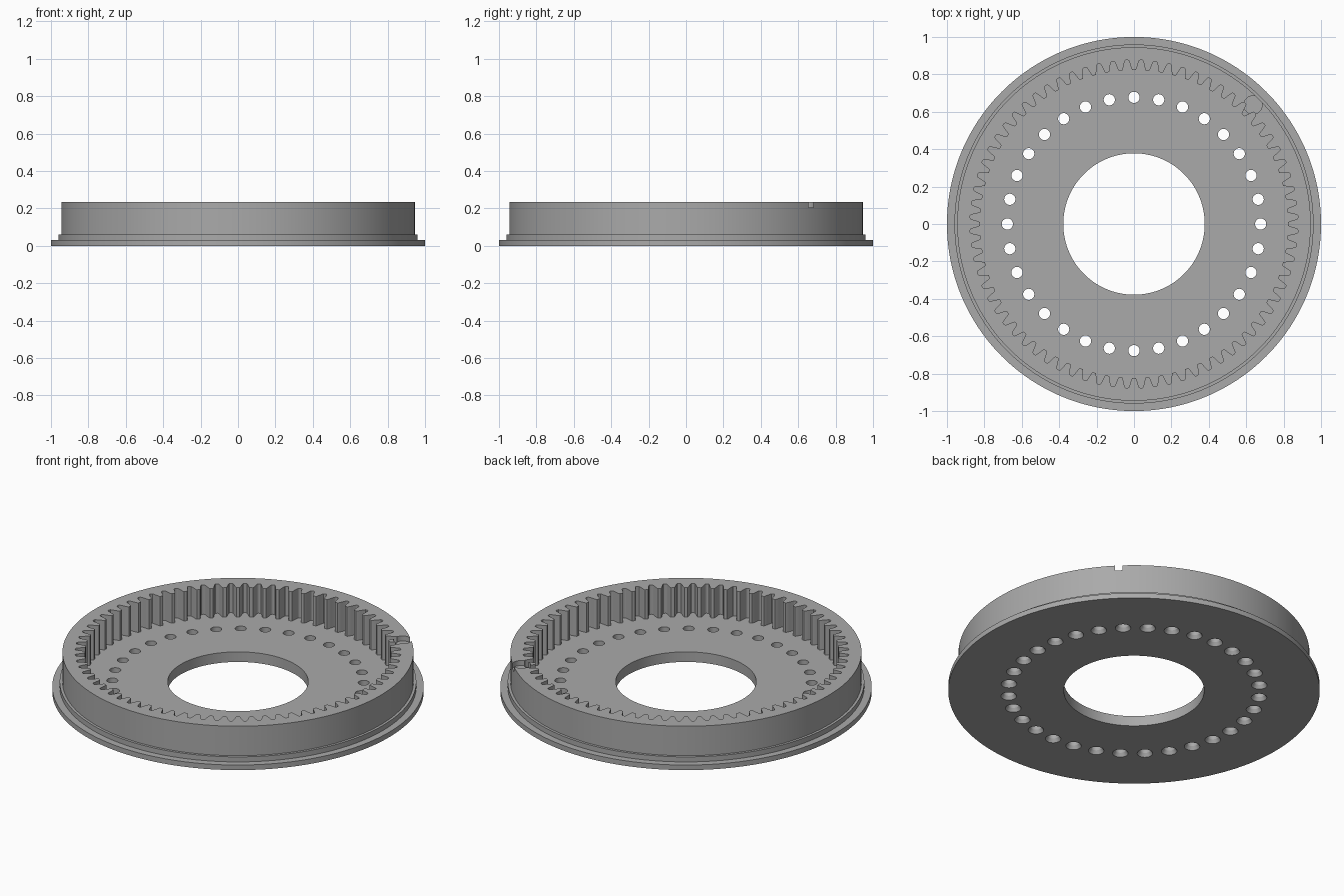
import bpy
import bmesh
from math import sin, cos, pi, radians
from mathutils import Matrix

old = bpy.data.objects.get("Cube")
if old:
    bpy.data.objects.remove(old)

HOLES = 32
TEETH = 72
FLOOR = 0.06
TOP = 0.235

grey = bpy.data.materials.new("plain grey")
grey.use_nodes = True
colour = (0.4, 0.4, 0.4, 1)
grey.diffuse_color = colour
grey.node_tree.nodes["Principled BSDF"].inputs["Base Color"].default_value = colour


def polar(r, a, z=0):
    return (r * cos(a), r * sin(a), z)


def lathe(bm, profile, steps, closed=False, at=(0, 0, 0)):
    """Revolve (radius, height) points; an open profile gets end caps."""
    move = Matrix.Translation(at)
    rings = [[bm.verts.new(move @ Matrix.Identity(4) @ bm_vec(r, 2 * pi * i / steps, z))
              for i in range(steps)] for r, z in profile]
    pairs = list(zip(rings, rings[1:]))
    if closed:
        pairs.append((rings[-1], rings[0]))
    else:
        bm.faces.new(rings[0])
        bm.faces.new(rings[-1])
    for low, high in pairs:
        for i in range(steps):
            j = (i + 1) % steps
            bm.faces.new((low[i], low[j], high[j], high[i]))


def bm_vec(r, a, z):
    return Matrix.Translation(polar(r, a, z)).to_translation()


def finish(bm, name):
    bmesh.ops.recalc_face_normals(bm, faces=bm.faces)
    mesh = bpy.data.meshes.new(name)
    bm.to_mesh(mesh)
    bm.free()
    mesh.materials.append(grey)
    obj = bpy.data.objects.new(name, mesh)
    bpy.context.collection.objects.link(obj)
    return obj


# Stepped round housing with a central bore
bm = bmesh.new()
lathe(bm, [(0.378, 0), (1, 0), (1, 0.03), (0.96, 0.03), (0.96, FLOOR),
           (0.945, FLOOR), (0.945, TOP), (0.378, TOP)], 192, closed=True)
housing = finish(bm, "ring_gear_housing")

# Toothed pocket
flank = [(-1.9, 0.823), (-1.62, 0.829), (-1.25, 0.847),
         (-0.9, 0.865), (-0.65, 0.874), (-0.35, 0.877)]
tooth = flank + [(-a, r) for a, r in reversed(flank)]
bm = bmesh.new()
outline = [bm.verts.new(polar(r, radians(a) + 2 * pi * (i + 0.5) / TEETH, FLOOR))
           for i in range(TEETH) for a, r in tooth]
face = bm.faces.new(outline)
raised = bmesh.ops.extrude_face_region(bm, geom=[face])["geom"]
bmesh.ops.translate(bm, vec=(0, 0, 0.3),
                    verts=[v for v in raised if isinstance(v, bmesh.types.BMVert)])
pocket = finish(bm, "tooth_pocket_cutter")

# Ring of holes, countersunk from underneath
bm = bmesh.new()
for i in range(HOLES):
    lathe(bm, [(0.048, -0.01), (0.03, 0.02), (0.03, 0.1)], 32,
          at=polar(0.677, 2 * pi * i / HOLES))
holes = finish(bm, "hole_cutter")

# Shallow round index notch in the rim
bm = bmesh.new()
lathe(bm, [(0.049, 0.205), (0.049, 0.3)], 48, at=polar(0.9, pi / 4))
notch = finish(bm, "notch_cutter")

bpy.ops.object.select_all(action="DESELECT")
bpy.context.view_layer.objects.active = housing
housing.select_set(True)
for cutter in (pocket, holes, notch):
    cutter.hide_render = True
    mod = housing.modifiers.new(cutter.name, "BOOLEAN")
    mod.operation = "DIFFERENCE"
    mod.solver = "EXACT"
    mod.object = cutter
    bpy.ops.object.modifier_apply(modifier=mod.name)
    bpy.data.objects.remove(cutter)

bpy.ops.object.shade_smooth_by_angle(angle=radians(30))
